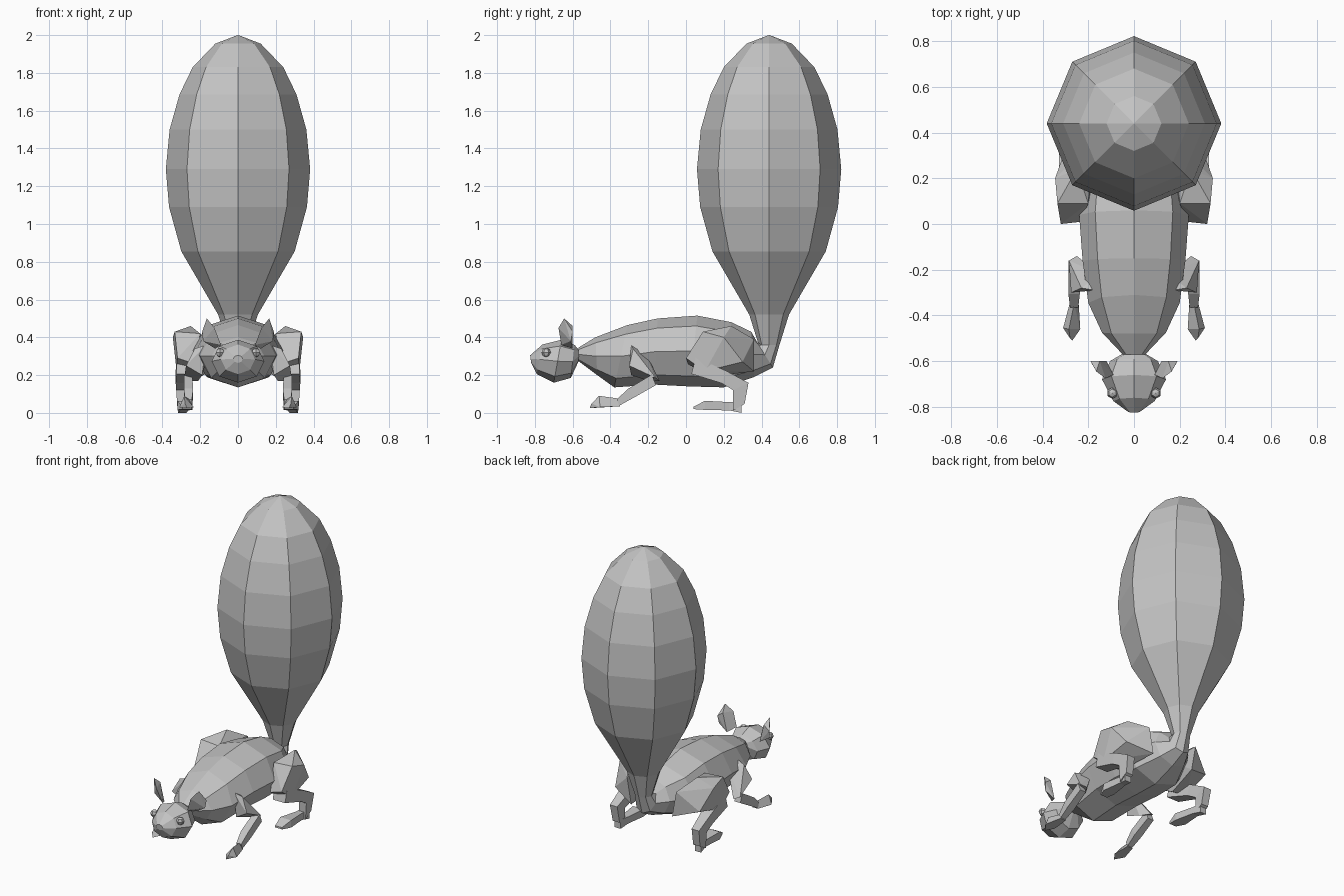
import bpy, bmesh, math
from mathutils import Vector

if "Cube" in bpy.data.objects:
    bpy.data.objects.remove(bpy.data.objects["Cube"])

fur = bpy.data.materials.new("grey_fur")
fur.diffuse_color = (0.55, 0.55, 0.55, 1)
fur.use_nodes = True
fur.node_tree.nodes["Principled BSDF"].inputs["Base Color"].default_value = fur.diffuse_color


def finish(name, bm, mirror=False):
    bmesh.ops.recalc_face_normals(bm, faces=bm.faces[:])
    mesh = bpy.data.meshes.new(name)
    bm.to_mesh(mesh)
    bm.free()
    mesh.materials.append(fur)
    ob = bpy.data.objects.new(name, mesh)
    bpy.context.collection.objects.link(ob)
    if mirror:
        ob.modifiers.new("mirror", 'MIRROR')
    return ob


def loft(name, rings, sides=8):
    """Skin rings given as (y, z) of the upper point, (y, z) of the lower point, half width."""
    bm = bmesh.new()
    loops = []
    for y1, z1, y2, z2, w in rings:
        mid = Vector((0, (y1 + y2) / 2, (z1 + z2) / 2))
        up = Vector((0, (y1 - y2) / 2, (z1 - z2) / 2))
        loops.append([bm.verts.new(mid + up * math.cos(a) + Vector((w * math.sin(a), 0, 0)))
                      for a in (2 * math.pi * i / sides for i in range(sides))])
    for a, b in zip(loops, loops[1:]):
        for i in range(sides):
            j = (i + 1) % sides
            bm.faces.new((a[i], a[j], b[j], b[i]))
    for end in (loops[0], loops[-1]):
        bmesh.ops.poke(bm, faces=[bm.faces.new(end)])
    return finish(name, bm)


def hull(name, points):
    """Faceted block around a few corner points, mirrored to the other side."""
    bm = bmesh.new()
    verts = [bm.verts.new(p) for p in points]
    res = bmesh.ops.convex_hull(bm, input=verts)
    inside = {v for v in res["geom_interior"] if isinstance(v, bmesh.types.BMVert)}
    bmesh.ops.delete(bm, geom=list(inside), context='VERTS')
    bmesh.ops.dissolve_limit(bm, angle_limit=math.radians(6),
                             verts=bm.verts[:], edges=bm.edges[:])
    return finish(name, bm, True)


def limb(name, path):
    """Four-sided limb through (x, y, z, half width, half depth, section tilt)."""
    bm = bmesh.new()
    loops = []
    for x, y, z, w, d, tilt in path:
        t = math.radians(tilt)
        n = Vector((0, math.cos(t), math.sin(t))) * d
        s = Vector((w, 0, 0))
        c = Vector((x, y, z))
        loops.append([bm.verts.new(p) for p in (c + s + n, c - s + n, c - s - n, c + s - n)])
    for a, b in zip(loops, loops[1:]):
        for i in range(4):
            j = (i + 1) % 4
            bm.faces.new((a[i], a[j], b[j], b[i]))
    bm.faces.new(loops[0])
    bm.faces.new(loops[-1])
    return finish(name, bm, True)


# Body, bending up at the rump into the big bushy tail
spine = [
    (-.57, .345, -.57, .275, .05),
    (-.48, .40, -.47, .20, .14),
    (-.31, .465, -.38, .135, .20),
    (-.15, .50, -.17, .15, .225),
    (.06, .515, .02, .14, .24),
    (.24, .48, .20, .135, .22),
    (.345, .43, .36, .19, .13),
    (.375, .375, .46, .24, .07),
]
TAIL_Y = .44
tail = [(.36, .055), (.52, .105), (.855, .30), (1.09, .365), (1.29, .382), (1.5, .362),
        (1.685, .31), (1.83, .24), (1.955, .12), (2.0, .002)]
spine += [(TAIL_Y - r, z, TAIL_Y + r, z, r) for z, r in tail]
loft("body_and_tail", spine)

# Head
loft("head", [
    (-.825, .305, -.82, .265, .025),
    (-.76, .362, -.79, .205, .09),
    (-.66, .387, -.70, .16, .14),
    (-.59, .36, -.61, .185, .105),
    (-.565, .33, -.57, .27, .05),
])

# Ears
hull("ears", [(.09, -.66, .36), (.12, -.60, .34), (.185, -.61, .38), (.125, -.675, .45),
              (.19, -.60, .43), (.165, -.645, .50), (.15, -.60, .46)])

# Eyes
bm = bmesh.new()
bmesh.ops.create_uvsphere(bm, u_segments=6, v_segments=4, radius=.025)
bmesh.ops.translate(bm, verts=bm.verts[:], vec=(.095, -.74, .32))
finish("eyes", bm, True)

# Front legs
hull("upper_front_legs", [(.17, -.29, .36), (.15, -.22, .33), (.23, -.28, .34), (.19, -.29, .20),
                          (.275, -.30, .25), (.285, -.16, .185), (.25, -.14, .17),
                          (.21, -.20, .17)])
limb("lower_front_legs", [(.265, -.17, .175, .022, .03, 110), (.262, -.29, .105, .025, .028, 125),
                          (.262, -.36, .055, .018, .018, 110)])
hull("front_paws", [(.242, -.35, .035), (.282, -.35, .035), (.262, -.35, .075),
                    (.31, -.455, .03), (.27, -.51, .025), (.235, -.46, .03),
                    (.285, -.46, .09), (.28, -.50, .05)])

# Hind legs
hull("thighs", [(.335, .09, .43), (.32, 0, .29), (.23, .01, .26), (.20, .09, .42),
                (.345, .20, .40), (.25, .24, .46), (.18, .36, .39), (.15, .36, .22),
                (.31, .30, .27), (.325, .10, .22), (.20, .12, .19)])
limb("hind_shins", [(.28, .04, .25, .045, .045, 75), (.295, .20, .19, .035, .035, 70),
                    (.30, .29, .14, .027, .045, 25), (.295, .28, .03, .025, .035, 30)])
limb("hind_feet", [(.295, .295, .03, .022, .03, 90), (.285, .23, .035, .022, .022, 90),
                   (.28, .10, .04, .04, .024, 90), (.27, .04, .026, .025, .006, 90)])
